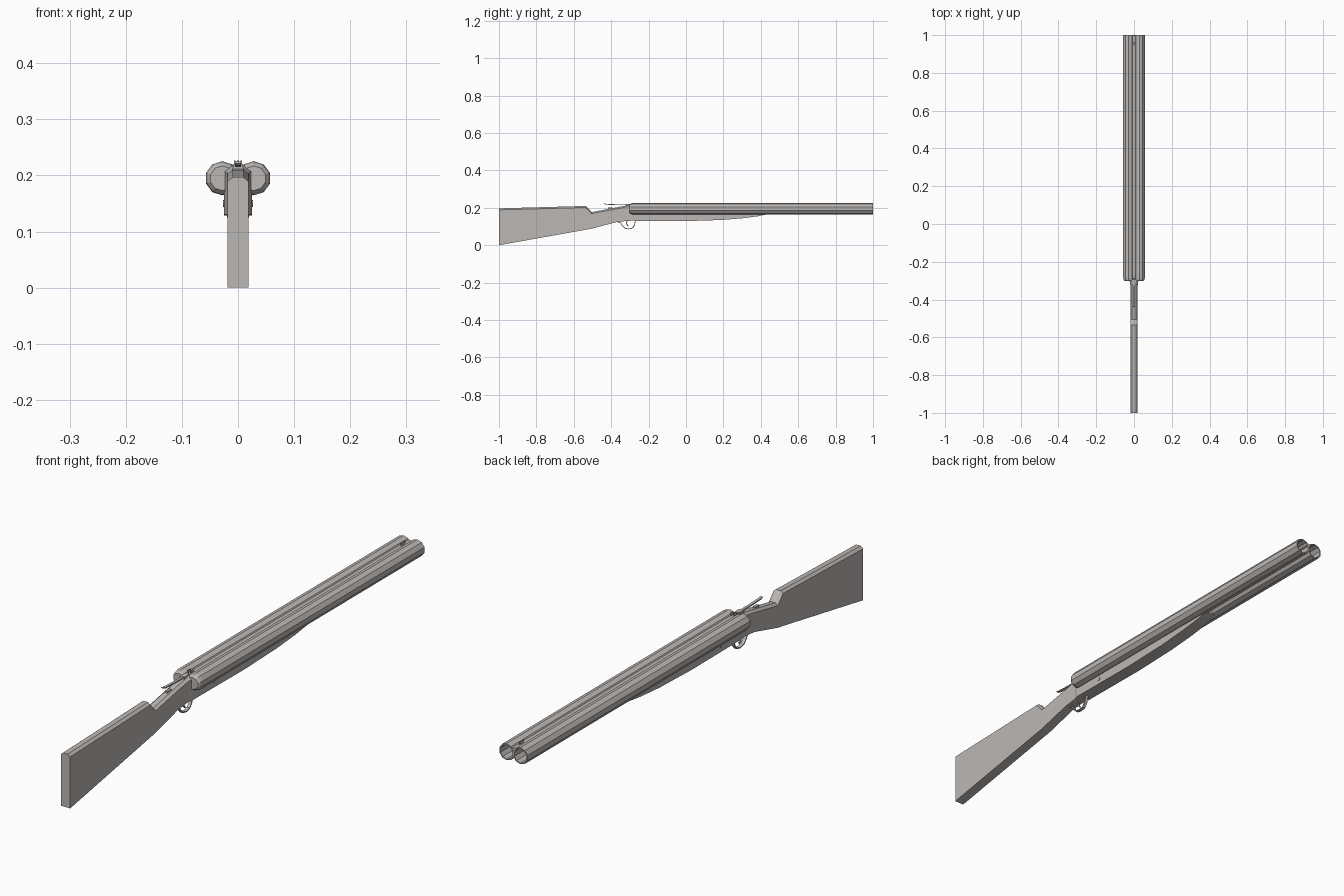
import bpy, bmesh, math
from mathutils import Vector

if "Cube" in bpy.data.objects:
    bpy.data.objects.remove(bpy.data.objects["Cube"])

grey = bpy.data.materials.new("warm_grey")
grey.diffuse_color = (0.50, 0.475, 0.46, 1)
grey.use_nodes = True
grey.node_tree.nodes["Principled BSDF"].inputs["Base Color"].default_value = grey.diffuse_color


def finish(bm, name):
    bmesh.ops.recalc_face_normals(bm, faces=bm.faces)
    me = bpy.data.meshes.new(name)
    bm.to_mesh(me)
    bm.free()
    me.materials.append(grey)
    ob = bpy.data.objects.new(name, me)
    bpy.context.collection.objects.link(ob)
    return ob


def loft(name, rings, caps=True):
    """Skin a list of equal-length point rings."""
    bm = bmesh.new()
    rows = [[bm.verts.new(p) for p in ring] for ring in rings]
    n = len(rows[0])
    for a, b in zip(rows, rows[1:]):
        for i in range(n):
            j = (i + 1) % n
            bm.faces.new((a[i], a[j], b[j], b[i]))
    if caps:
        bm.faces.new(rows[0])
        bm.faces.new(rows[-1])
    return finish(bm, name)


def body(name, stations, bevel=0.008):
    """Bar along y with a chamfered top; stations are (y, bottom, top, half width)."""
    return loft(name, [[(-w, y, b), (w, y, b), (w, y, t - bevel), (w * 0.5, y, t),
                        (-w * 0.5, y, t), (-w, y, t - bevel)] for y, b, t, w in stations])


def strip(name, path, half_width, thick, x=0):
    """Flat band following a (y, z) path."""
    rings = []
    for i, (y, z) in enumerate(path):
        p, q = path[max(i - 1, 0)], path[min(i + 1, len(path) - 1)]
        d = Vector((q[0] - p[0], q[1] - p[1])).normalized() * thick / 2
        ny, nz = -d.y, d.x
        rings.append([(x - half_width, y + ny, z + nz), (x + half_width, y + ny, z + nz),
                      (x + half_width, y - ny, z - nz), (x - half_width, y - ny, z - nz)])
    return loft(name, rings)


def box(name, x, y, z, sx, sy, sz):
    bm = bmesh.new()
    bmesh.ops.create_cube(bm, size=1)
    for v in bm.verts:
        v.co = (x + v.co.x * sx, y + v.co.y * sy, z + v.co.z * sz)
    return finish(bm, name)


# Twin ten-sided barrels: rounded breech, hollow muzzle
profile = [(-0.303, 0.022), (-0.296, 0.028), (-0.285, 0.0305), (1.0, 0.0305),
           (1.0, 0.026), (-0.27, 0.026)]
for side, label in ((-1, "left"), (1, "right")):
    rings = []
    for y, r in profile:
        angles = [math.pi / 2 + k * math.tau / 10 for k in range(10)]
        rings.append([(side * 0.028 + r * math.cos(a), y, 0.195 + r * math.sin(a))
                      for a in angles])
    loft(label + "_barrel", rings)

# Sighting rib between the barrels
box("barrel_rib", 0, 0.355, 0.211, 0.014, 1.288, 0.010)

# Butt stock and wrist
body("stock", [(-1.0, 0.0, 0.197, 0.019), (-0.535, 0.083, 0.210, 0.019),
               (-0.505, 0.088, 0.177, 0.019), (-0.37, 0.124, 0.203, 0.019),
               (-0.315, 0.130, 0.213, 0.020), (-0.295, 0.131, 0.217, 0.025)])

# Fore-end under the barrels
body("fore_end", [(-0.295, 0.131, 0.178, 0.025), (0.0, 0.129, 0.178, 0.025),
                  (0.19, 0.135, 0.178, 0.025), (0.30, 0.144, 0.178, 0.025),
                  (0.38, 0.154, 0.178, 0.024), (0.44, 0.167, 0.178, 0.021)], 0.004)

# Trigger guard and trigger
strip("trigger_guard", [(-0.375, 0.127), (-0.350, 0.121), (-0.340, 0.104), (-0.327, 0.091),
                        (-0.306, 0.087), (-0.288, 0.091), (-0.276, 0.106), (-0.270, 0.133)],
      0.006, 0.004)
strip("trigger", [(-0.315, 0.133), (-0.318, 0.118), (-0.314, 0.107), (-0.307, 0.101)],
      0.003, 0.005)

# Opening lever with its pivot, and safety button
strip("top_lever", [(-0.438, 0.223), (-0.428, 0.219), (-0.38, 0.217), (-0.32, 0.217),
                    (-0.29, 0.219)], 0.005, 0.004)
box("lever_pivot", 0, -0.310, 0.214, 0.018, 0.026, 0.012)
box("safety_button", 0, -0.405, 0.199, 0.010, 0.022, 0.007)

# Sights
for side, label in ((-1, "left"), (1, "right")):
    box("rear_sight_" + label, side * 0.006, -0.275, 0.220, 0.003, 0.014, 0.014)
box("front_sight", 0, 0.955, 0.220, 0.004, 0.022, 0.014)

# Hinge pin through the fore-end
bm = bmesh.new()
bmesh.ops.create_cone(bm, cap_ends=True, segments=8, radius1=0.006, radius2=0.006, depth=0.054)
for v in bm.verts:
    v.co = (v.co.z, v.co.x - 0.17, v.co.y + 0.150)
finish(bm, "hinge_pin")
